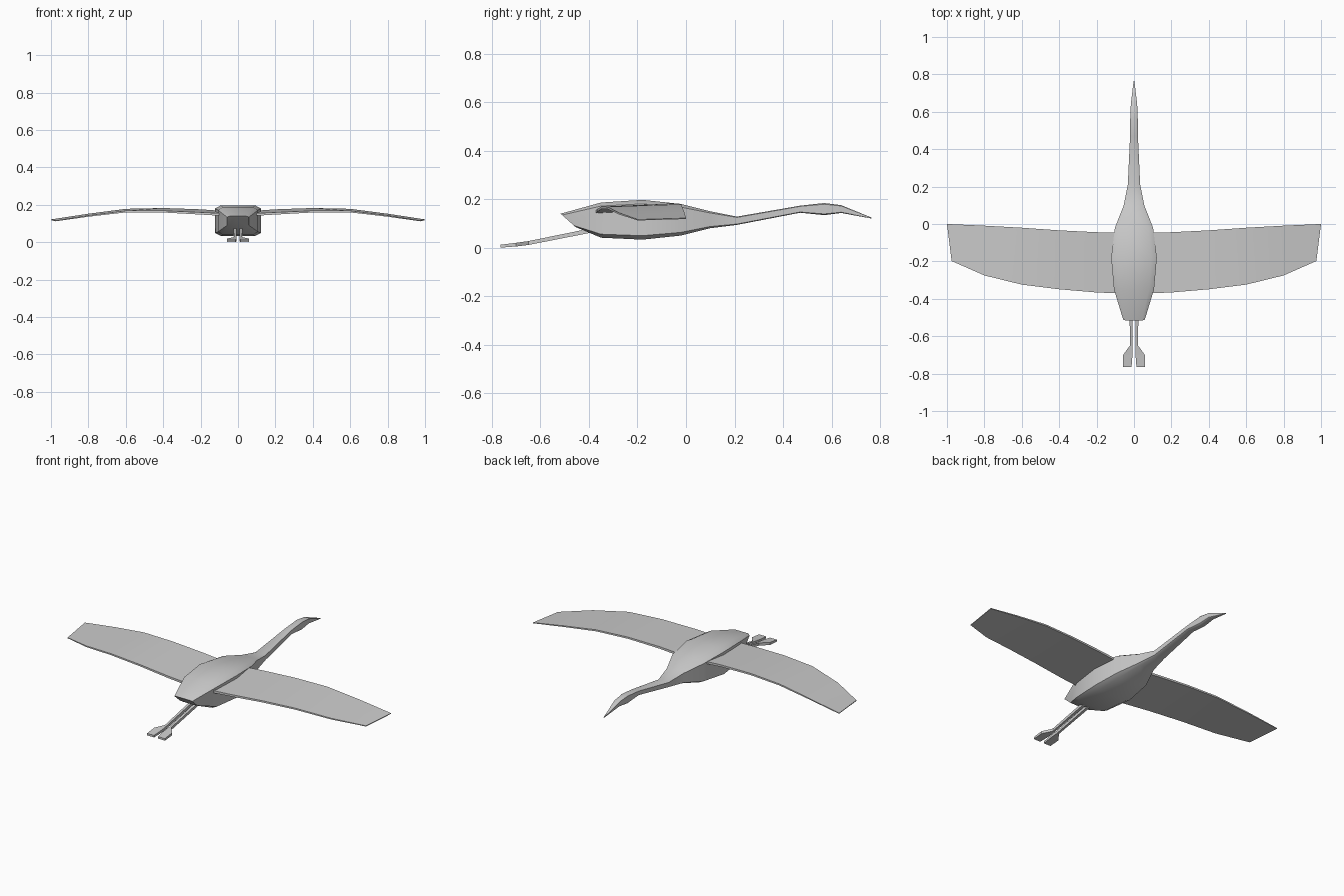
import bpy, bmesh

if "Cube" in bpy.data.objects:
    bpy.data.objects.remove(bpy.data.objects["Cube"])


def loft(name, rings, mirror=False, smooth=True, angle=0.6):
    """Skin a list of equal-length closed rings and cap both ends."""
    bm = bmesh.new()
    rows = [[bm.verts.new(p) for p in ring] for ring in rings]
    n = len(rows[0])
    for a, b in zip(rows, rows[1:]):
        for i in range(n):
            j = (i + 1) % n
            bm.faces.new((a[i], a[j], b[j], b[i]))
    bm.faces.new(rows[0])
    bm.faces.new(rows[-1])
    bmesh.ops.recalc_face_normals(bm, faces=bm.faces)
    mesh = bpy.data.meshes.new(name)
    bm.to_mesh(mesh)
    bm.free()
    ob = bpy.data.objects.new(name, mesh)
    bpy.context.collection.objects.link(ob)
    if mirror:
        mod = ob.modifiers.new("mirror", 'MIRROR')
        mod.use_mirror_merge = False
    if smooth:
        bpy.context.view_layer.objects.active = ob
        ob.select_set(True)
        bpy.ops.object.shade_smooth_by_angle(angle=angle)
        ob.select_set(False)
    return ob


def body_ring(y_top, y_bot, w, z0, z1):
    """Chamfered rectangle, slanted when y_top and y_bot differ."""
    c, s = 0.75, 0.80
    unit = [(1, -s), (1, s), (c, 1), (-c, 1), (-1, s), (-1, -s), (-c, -1), (c, -1)]
    ring = []
    for u, v in unit:
        t = (v + 1) / 2
        ring.append((u * w, y_bot + (y_top - y_bot) * t, z0 + (z1 - z0) * t))
    return ring


# Body, neck, head and beak: y top, y bottom, half width, z bottom, z top
body = [
    (-0.517, -0.455, 0.058, 0.085, 0.140),
    (-0.35, -0.35, 0.107, 0.041, 0.186),
    (-0.18, -0.18, 0.122, 0.033, 0.197),
    (-0.02, -0.02, 0.102, 0.050, 0.180),
    (0.10, 0.10, 0.055, 0.080, 0.150),
    (0.21, 0.21, 0.033, 0.094, 0.128),
    (0.47, 0.47, 0.021, 0.144, 0.173),
    (0.57, 0.57, 0.020, 0.134, 0.184),
    (0.64, 0.64, 0.017, 0.143, 0.175),
    (0.765, 0.765, 0.002, 0.120, 0.124),
]
loft("body", [body_ring(*s) for s in body], angle=0.75)

# Wings: x lead, y lead, z lead, x trail, y trail, z trail, thickness
wing = [
    (0.05, -0.048, 0.158, 0.05, -0.372, 0.146, 0.014),
    (0.20, -0.044, 0.170, 0.20, -0.366, 0.154, 0.012),
    (0.40, -0.034, 0.178, 0.40, -0.349, 0.164, 0.010),
    (0.60, -0.020, 0.174, 0.60, -0.324, 0.164, 0.009),
    (0.80, -0.009, 0.149, 0.80, -0.275, 0.140, 0.007),
    (1.00, 0.000, 0.120, 0.975, -0.198, 0.114, 0.004),
]
loft("wings", [[(xl, yl, zl + t / 2), (xt, yt, zt + t / 2),
                (xt, yt, zt - t / 2), (xl, yl, zl - t / 2)]
               for xl, yl, zl, xt, yt, zt, t in wing], mirror=True)

# Legs and webbed feet: y, inner x, outer x, z bottom, z top
leg = [
    (-0.36, 0.007, 0.024, 0.068, 0.086),
    (-0.65, 0.009, 0.022, 0.011, 0.027),
    (-0.70, 0.008, 0.058, 0.005, 0.020),
    (-0.765, 0.013, 0.058, 0.000, 0.012),
]
loft("legs", [[(a, y, z0), (b, y, z0), (b, y, z1), (a, y, z1)]
              for y, a, b, z0, z1 in leg], mirror=True, smooth=False)
